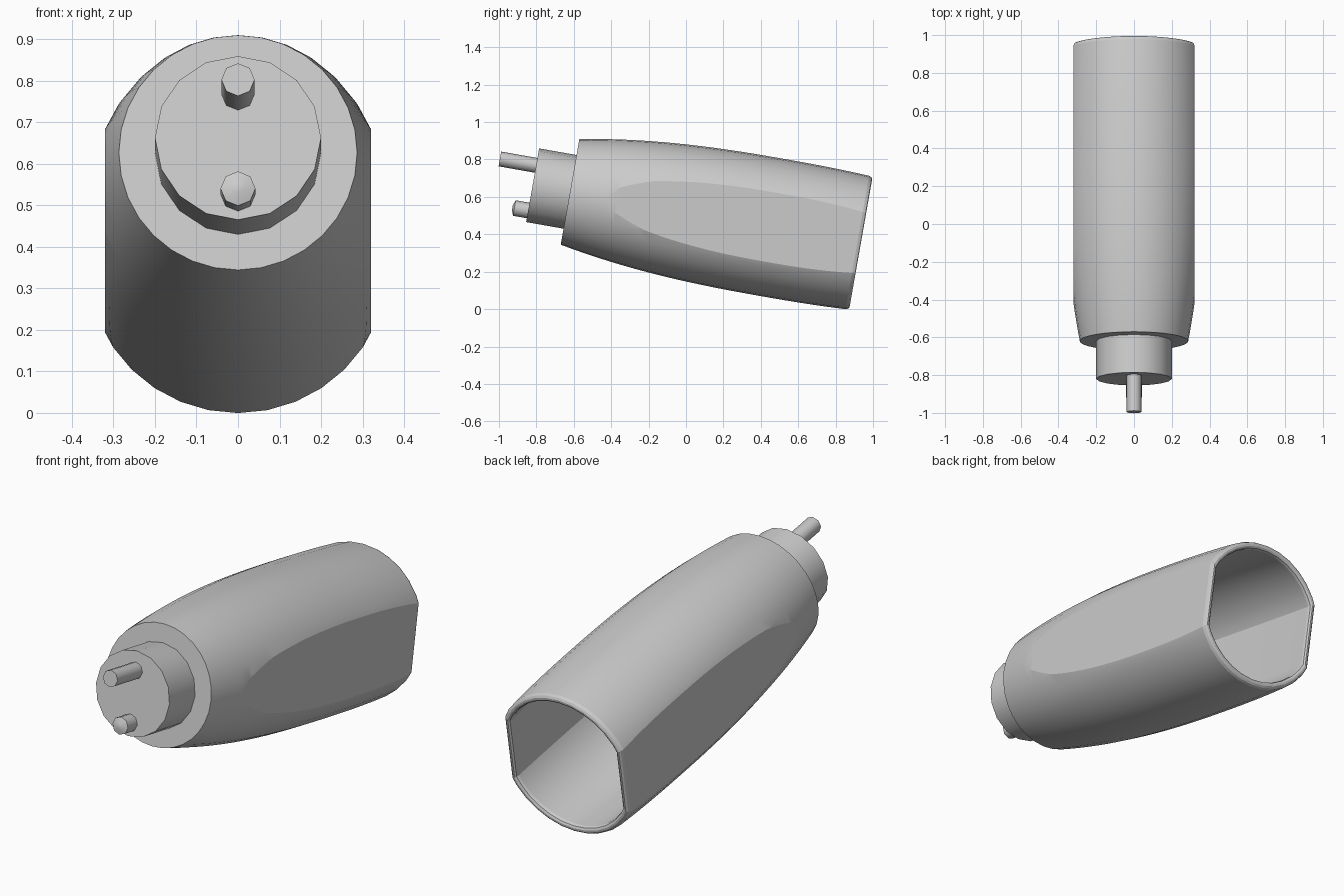
import bpy, bmesh, math
from mathutils import Matrix, Vector

if "Cube" in bpy.data.objects:
    bpy.data.objects.remove(bpy.data.objects["Cube"])

TILT = math.radians(10)
S, C = math.sin(TILT), math.cos(TILT)
# Local frame: z runs along the body axis from its front face, y points up
FRAME = Matrix(((-1, 0, 0, 0), (0, S, C, -0.62), (0, C, -S, 0.627), (0, 0, 0, 1)))


def finish(bm, name, angle):
    bmesh.ops.recalc_face_normals(bm, faces=bm.faces)
    me = bpy.data.meshes.new(name)
    bm.to_mesh(me)
    bm.free()
    ob = bpy.data.objects.new(name, me)
    bpy.context.collection.objects.link(ob)
    ob.matrix_world = FRAME
    bpy.ops.object.select_all(action='DESELECT')
    ob.select_set(True)
    bpy.context.view_layer.objects.active = ob
    bpy.ops.object.shade_smooth_by_angle(angle=math.radians(angle))
    return ob


def lathe(bm, profile, sides, y=0.0):
    """Stack rings of (axis position, radius); cap the first ring."""
    rings = []
    for t, r in profile:
        rings.append([bm.verts.new((r * math.sin(2 * math.pi * i / sides),
                                    y + r * math.cos(2 * math.pi * i / sides), t))
                      for i in range(sides)])
    for a, b in zip(rings, rings[1:]):
        for i in range(sides):
            j = (i + 1) % sides
            bm.faces.new((a[i], a[j], b[j], b[i]))
    bm.faces.new(rings[0])
    return rings


def radius(t):
    return 0.372 - 0.085 * abs(1 - t / 1.1) ** 2.45


# Hollow handle body with flattened sides
END, FLAT, RINGS = 1.56, 0.32, 24
bm = bmesh.new()
lathe(bm, [(END * i / RINGS, radius(END * i / RINGS)) for i in range(RINGS + 1)], 32)
for side in (-1, 1):
    bmesh.ops.bisect_plane(bm, geom=bm.verts[:] + bm.edges[:] + bm.faces[:], dist=1e-5,
                           plane_co=(side * FLAT, 0, 0), plane_no=(side, 0, 0))
for v in bm.verts:
    v.co.x = max(-FLAT, min(FLAT, v.co.x))

# Rounded rim, then the inner wall, by extruding the open edge
steps = [(END + 0.013, 0.985), (END + 0.019, 0.96), (END + 0.019, 0.935),
         (END + 0.013, 0.91), (END, 0.9)]
for i in range(1, 11):
    t = END + (0.05 - END) * i / 10
    steps.append((t, 0.9 * radius(t) / radius(END)))
edges = [e for e in bm.edges if e.is_boundary]
scale = 1.0
for t, k in steps:
    geom = bmesh.ops.extrude_edge_only(bm, edges=edges)['geom']
    edges = [g for g in geom if isinstance(g, bmesh.types.BMEdge)]
    for v in (g for g in geom if isinstance(g, bmesh.types.BMVert)):
        v.co = Vector((v.co.x * k / scale, v.co.y * k / scale, t))
    scale = k
bmesh.ops.holes_fill(bm, edges=edges, sides=0)
finish(bm, "handle_body", 14)


def rod(name, profile, sides, y, angle):
    bm = bmesh.new()
    rings = lathe(bm, profile, sides, y)
    bm.faces.new(rings[-1])
    finish(bm, name, angle)


# Round plug and its two contact pins
rod("plug", [(-0.203, 0.2), (0.02, 0.2)], 16, 0, 30)
rod("upper_pin", [(-0.40, 0.04), (-0.18, 0.04)], 8, 0.108, 50)
rod("lower_pin", [(-0.289, 0.012), (-0.278, 0.042), (-0.18, 0.042)], 8, -0.137, 50)
